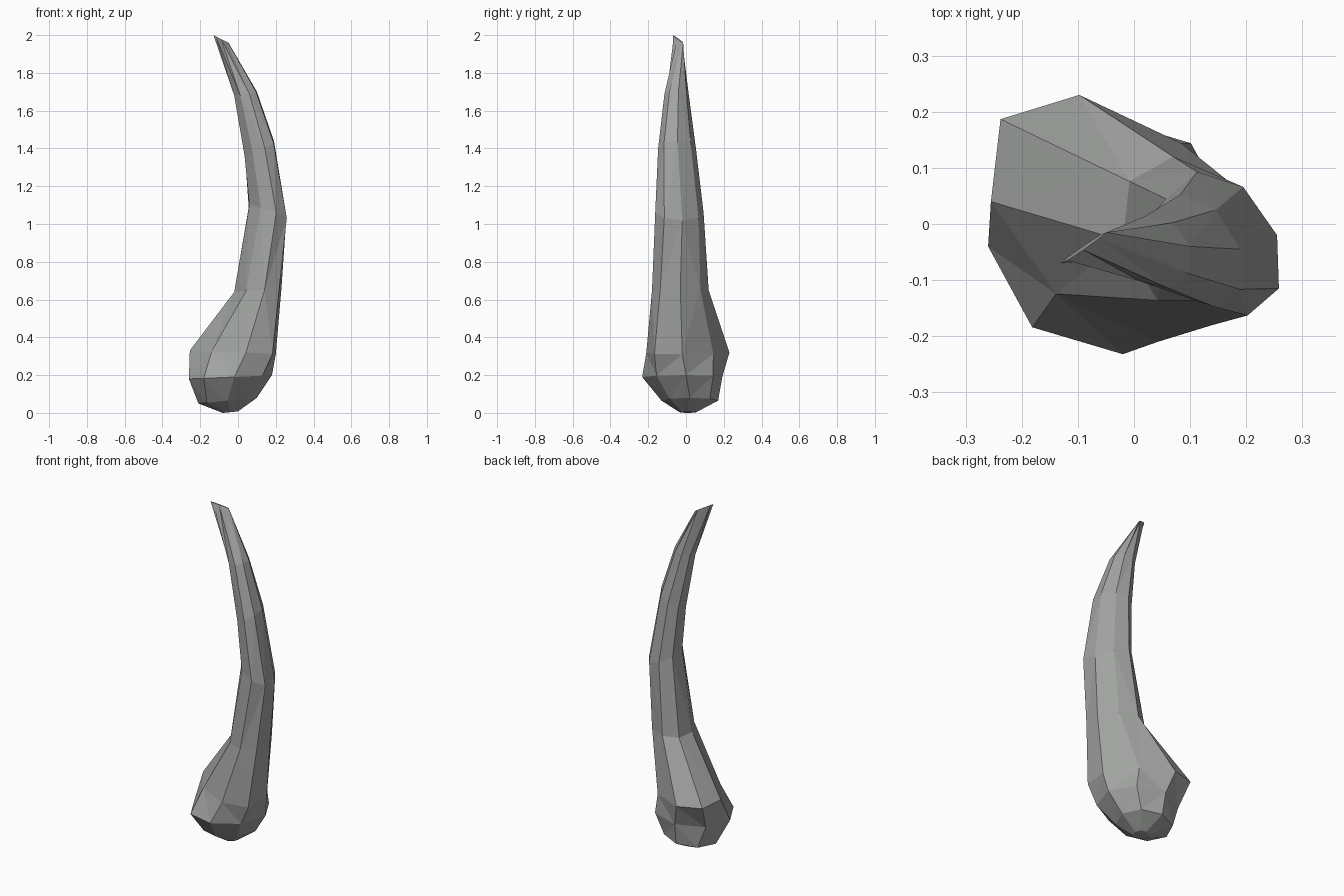
import bpy, bmesh, math
from mathutils import Vector

if "Cube" in bpy.data.objects:
    bpy.data.objects.remove(bpy.data.objects["Cube"])

grey = bpy.data.materials.new("stone_grey")
grey.diffuse_color = (0.36, 0.37, 0.36, 1)
grey.use_nodes = True
grey.node_tree.nodes["Principled BSDF"].inputs["Base Color"].default_value = grey.diffuse_color

# Cross-sections, tip to base: inner point, outer point, half depth in y, skew of the back in x
RINGS = [
    ((-0.13, -0.07, 2.00), (-0.05, -0.015, 1.96), 0.004, 0.0),
    ((-0.02, -0.06, 1.68), (0.10, -0.04, 1.70), 0.064, -0.02),
    ((0.035, -0.05, 1.36), (0.19, -0.045, 1.44), 0.100, -0.03),
    ((0.06, -0.05, 1.10), (0.255, -0.02, 1.02), 0.128, -0.045),
    ((-0.02, -0.03, 0.64), (0.23, -0.03, 0.66), 0.150, -0.035),
    ((-0.255, 0.04, 0.33), (0.20, -0.02, 0.31), 0.220, -0.07),
    ((-0.26, -0.04, 0.18), (0.18, 0.0, 0.20), 0.212, -0.02),
    ((-0.21, 0.02, 0.05), (0.10, 0.02, 0.08), 0.150, 0.0),
    ((-0.08, 0.01, 0.00), (0.00, 0.01, 0.008), 0.045, 0.0),
]
SIDES = 8

# Curved club: faceted loft through the cross-sections
bm = bmesh.new()
loops = []
for inner, outer, depth, skew in RINGS:
    a, b = Vector(inner), Vector(outer)
    mid, half = (a + b) / 2, (b - a) / 2
    loop = []
    for i in range(SIDES):
        t = math.tau * i / SIDES
        loop.append(bm.verts.new(mid + half * math.cos(t) + Vector((skew, depth, 0)) * math.sin(t)))
    loops.append(loop)
for up, low in zip(loops, loops[1:]):
    for i in range(SIDES):
        j = (i + 1) % SIDES
        bm.faces.new((up[i], low[i], low[j], up[j]))
bm.faces.new(loops[0])
bm.faces.new(loops[-1][::-1])
bmesh.ops.triangulate(bm, faces=bm.faces[:])
bmesh.ops.recalc_face_normals(bm, faces=bm.faces[:])
mesh = bpy.data.meshes.new("curved_club")
bm.to_mesh(mesh)
bm.free()
mesh.materials.append(grey)
club = bpy.data.objects.new("curved_club", mesh)
bpy.context.collection.objects.link(club)
